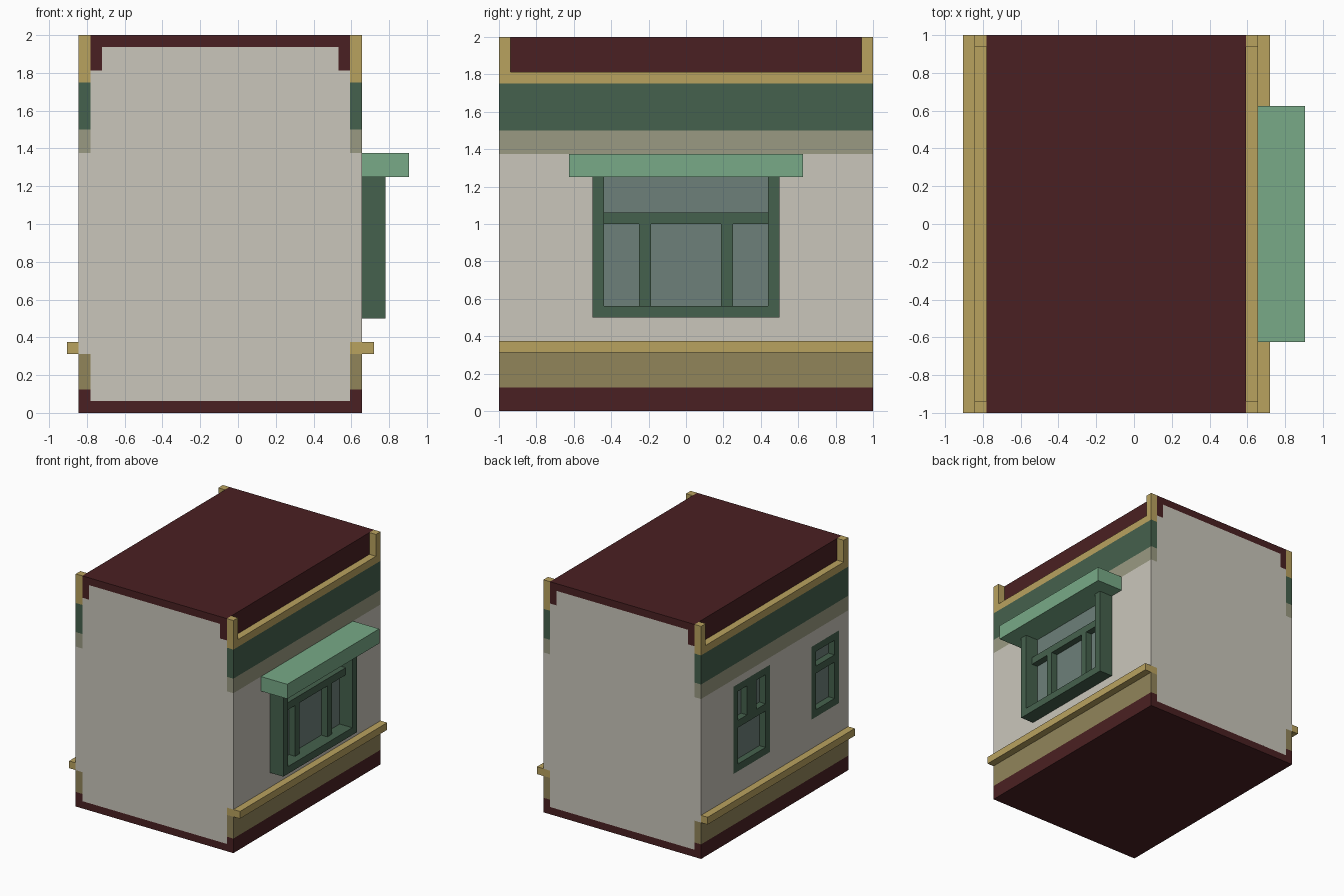
import bpy, bmesh

if "Cube" in bpy.data.objects:
    bpy.data.objects.remove(bpy.data.objects["Cube"])

U = 1 / 16  # the whole building sits on a 1/16 grid


def material(name, hex_code):
    def lin(c):
        return c / 12.92 if c <= 0.04045 else ((c + 0.055) / 1.055) ** 2.4
    m = bpy.data.materials.new(name)
    m.diffuse_color = [lin(int(hex_code[i:i + 2], 16) / 255) for i in (0, 2, 4)] + [1]
    m.use_nodes = True
    m.node_tree.nodes["Principled BSDF"].inputs["Base Color"].default_value = m.diffuse_color
    return m


CREAM = material("cream plaster", "CAC6BB")
MAROON = material("dark maroon", "4A2022")
TAN = material("tan trim", "B9A25F")
OLIVE = material("olive plinth", "91855A")
SAGE = material("grey sage band", "9A9A82")
GREEN = material("dark green", "45614D")
MINT = material("mint awning", "78AA87")
GLASS = material("grey glass", "6D807A")


def part(name, mat, *boxes):
    """One object made of boxes (x0, x1, y0, y1, z0, z1) in grid units."""
    bm = bmesh.new()
    for x0, x1, y0, y1, z0, z1 in boxes:
        verts = bmesh.ops.create_cube(bm, size=1)["verts"]
        for v in verts:
            v.co = ((x1 if v.co.x > 0 else x0) * U,
                    (y1 if v.co.y > 0 else y0) * U,
                    (z1 if v.co.z > 0 else z0) * U)
    mesh = bpy.data.meshes.new(name)
    bm.to_mesh(mesh)
    bm.free()
    mesh.materials.append(mat)
    ob = bpy.data.objects.new(name, mesh)
    bpy.context.collection.objects.link(ob)
    return ob


# Wall planes: outer left/right, and the inner core one unit behind them
L, R, LI, RI = -13.5, 10.5, -12.5, 9.5

# Core of the building with floor and roof
part("core", CREAM, (LI, RI, -16, 16, 1, 29), (LI + 1, RI - 1, -16, 16, 29, 31))
part("floor_slab", MAROON, (L, R, -16, 16, 0, 1))
part("roof", MAROON, (LI, RI, -16, 16, 31, 32),
     (LI, LI + 1, -16, 16, 29, 31), (RI - 1, RI, -16, 16, 29, 31))

# Horizontal bands, ledge and corner posts on both long sides
for side, x0, x1 in (("left", L, LI), ("right", RI, R)):
    for name, mat, z0, z1 in (("base", MAROON, 1, 2), ("plinth", OLIVE, 2, 5),
                              ("upper_band", SAGE, 22, 24), ("frieze", GREEN, 24, 28)):
        part(f"{side}_{name}", mat, (x0, x1, -16, 16, z0, z1))
    part(f"{side}_ledge", TAN, (x0, x1, -16, 16, 28, 29),
         (x0, x1, -16, -15, 29, 32), (x0, x1, 15, 16, 29, 32))

# Sill mouldings
part("left_sill", TAN, (L - 1, L, -16, 16, 5, 6))
part("right_sill", TAN, (RI, R + 1, -16, 16, 5, 6))

# Plaster walls; the left one leaves openings for two windows
big = (1, 9, 9, 21)        # y0, y1, z0, z1
small = (-14, -8, 10, 20)
part("right_wall", CREAM, (RI, R, -16, 16, 6, 22))
part("left_wall", CREAM,
     (L, LI, -16, 16, 5, 9), (L, LI, -16, 16, 21, 22),
     (L, LI, -16, -14, 9, 21), (L, LI, -8, 1, 9, 21), (L, LI, 9, 16, 9, 21),
     (L, LI, -14, -8, 9, 10), (L, LI, -14, -8, 20, 21))


# Left windows: flush frame, cross rail, recessed glass
def window(name, opening, rail_z, mullion=None):
    y0, y1, z0, z1 = opening
    bars = [(L, LI, y0, y0 + 1, z0, z1), (L, LI, y1 - 1, y1, z0, z1),
            (L, LI, y0 + 1, y1 - 1, z0, z0 + 1), (L, LI, y0 + 1, y1 - 1, z1 - 1, z1),
            (L, LI, y0 + 1, y1 - 1, rail_z, rail_z + 1)]
    if mullion:
        bars.append((L, LI, *mullion, rail_z + 1, z1 - 1))
    part(name + "_frame", GREEN, *bars)
    part(name + "_glass", GLASS, (LI - 0.08, LI, y0 + 1, y1 - 1, z0 + 1, z1 - 1))


window("large_window", big, 15, (4, 6))
window("small_window", small, 16)

# Right shop window: deep frame, thinner bars, awning slab
part("bay_frame", GREEN, (R, R + 2, -8, -7, 8, 20), (R, R + 2, 7, 8, 8, 20),
     (R, R + 2, -7, 7, 8, 9))
part("bay_bars", GREEN, (R, R + 1, -7, 7, 16, 17),
     (R, R + 1, -4, -3, 9, 16), (R, R + 1, 3, 4, 9, 16))
part("bay_glass", GLASS, (R, R + 0.08, -7, 7, 9, 20))
part("awning", MINT, (R, R + 4, -10, 10, 20, 22))
